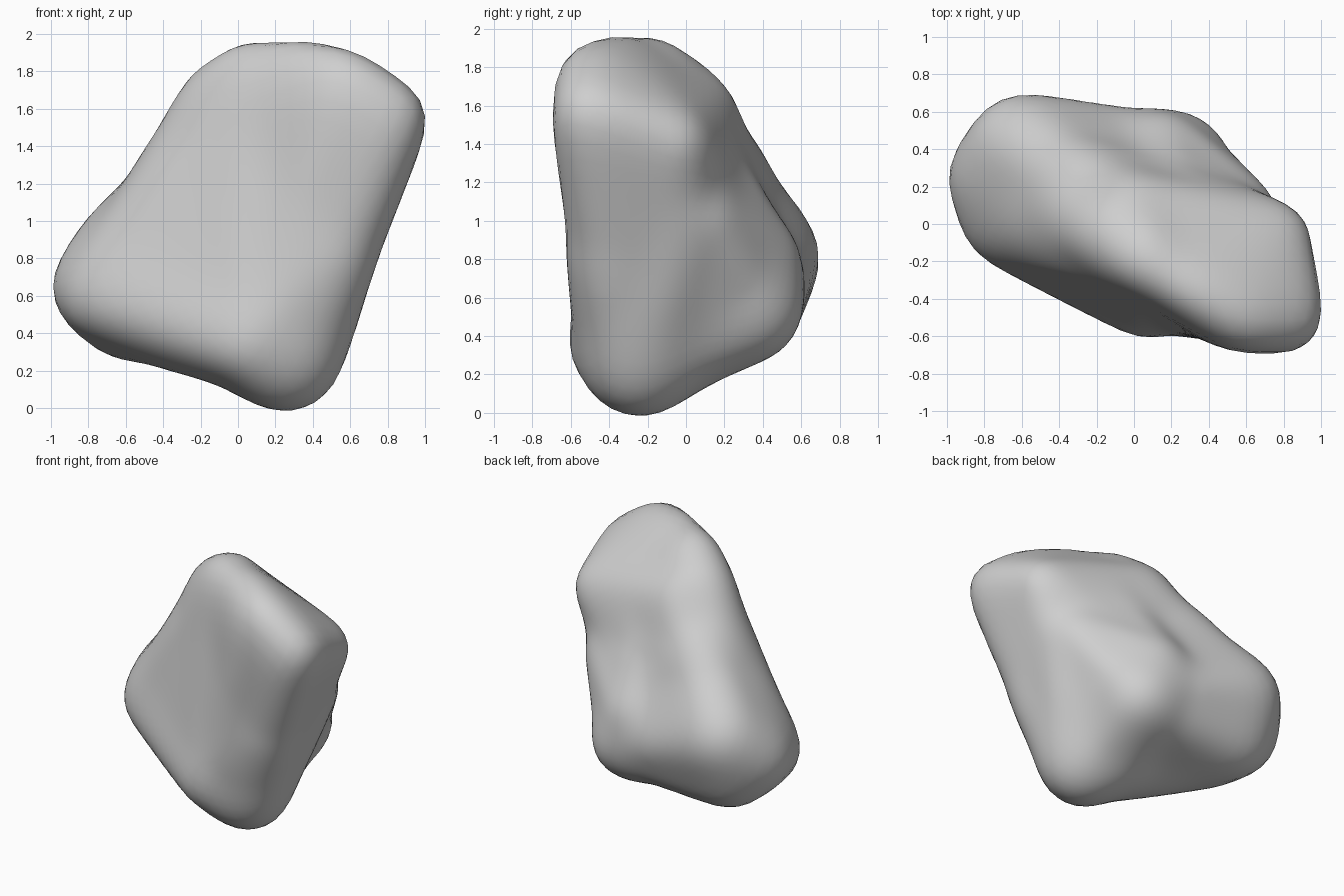
import bpy
import bmesh
from mathutils import Vector
from mathutils.bvhtree import BVHTree

cube = bpy.data.objects.get("Cube")
if cube:
    bpy.data.objects.remove(cube, do_unlink=True)

CENTRE = Vector((0.1, -0.03, 0.95))
BLEND = 0.15

# Rounded corners of the boulder: centre and radius
core = ((0.1, 0.03, 1.0), 0.3)
mid_left = ((-0.25, 0.16, 1.2), 0.26)
top_left = ((-0.08, -0.06, 1.6), 0.23)
top_back = ((0.0, 0.05, 1.55), 0.23)
top_mid = ((0.06, -0.18, 1.73), 0.2)
top = ((0.33, -0.36, 1.81), 0.18)
top_front = ((0.57, -0.5, 1.74), 0.21)
shoulder_front = ((0.83, -0.51, 1.56), 0.21)
shoulder_back = ((0.75, -0.06, 1.4), 0.2)
right_mid = ((0.54, 0.06, 1.0), 0.22)
back_upper = ((0.25, 0.05, 1.25), 0.2)
front_mid = ((0.44, -0.36, 0.8), 0.23)
foot = ((0.25, -0.24, 0.31), 0.29)
foot_back = ((0.14, -0.05, 0.35), 0.27)
foot_front = ((0.06, -0.39, 0.37), 0.21)
arm_tip = ((-0.73, 0.25, 0.65), 0.29)
arm_low = ((-0.61, 0.33, 0.5), 0.26)
arm_back = ((-0.6, 0.42, 0.82), 0.3)
arm_front = ((-0.64, 0.02, 0.62), 0.26)
arm_root = ((0.0, 0.28, 0.75), 0.25)
back_bulge = ((0.15, 0.34, 0.78), 0.26)
back_low = ((0.22, 0.32, 0.55), 0.26)

# Each lobe is the hull around a group of corners, all sharing the core
lobes = [
    # main slab
    (core, mid_left, top_left, top_back, top_mid, top, top_front,
     shoulder_front, shoulder_back, front_mid, foot),
    # side arm
    (core, mid_left, arm_tip, arm_low, arm_back, arm_front, arm_root,
     back_low, foot_front),
    # back bulge
    (core, back_upper, back_bulge, back_low, right_mid, foot, foot_back),
    # front face
    (core, top_left, top_mid, arm_front, foot, foot_front, front_mid),
]


def hull_tree(spheres):
    """Search tree of the convex hull around a group of spheres."""
    hull = bmesh.new()
    for centre, radius in spheres:
        ball = bmesh.ops.create_icosphere(hull, subdivisions=3, radius=radius)
        bmesh.ops.translate(hull, verts=ball["verts"], vec=centre)
    points = [v.co.copy() for v in hull.verts]
    hull.clear()
    bmesh.ops.convex_hull(hull, input=[hull.verts.new(p) for p in points])
    tree = BVHTree.FromBMesh(hull)
    hull.free()
    return tree


def soft_max(a, b):
    """Larger of two distances, rounded where they are nearly equal."""
    overlap = max(BLEND - abs(a - b), 0) / BLEND
    return max(a, b) + overlap * overlap * BLEND / 4


trees = [hull_tree(group) for group in lobes]

# Push a sphere out to the furthest lobe in every direction
bm = bmesh.new()
bmesh.ops.create_icosphere(bm, subdivisions=5, radius=1)
for v in bm.verts:
    direction = v.co.normalized()
    reach = 0
    for tree in trees:
        distance = tree.ray_cast(CENTRE, direction)[3]
        if distance:
            reach = soft_max(reach, distance)
    v.co = CENTRE + direction * reach

# Weather the creases
for _ in range(4):
    bmesh.ops.smooth_vert(bm, verts=bm.verts, factor=0.5,
                          use_axis_x=True, use_axis_y=True, use_axis_z=True)

for face in bm.faces:
    face.smooth = True
mesh = bpy.data.meshes.new("boulder")
bm.to_mesh(mesh)
bm.free()
boulder = bpy.data.objects.new("boulder", mesh)
bpy.context.collection.objects.link(boulder)

# Plain stone colour
stone = bpy.data.materials.new("stone_grey")
stone.use_nodes = True
colour = (0.62, 0.62, 0.62, 1)
stone.diffuse_color = colour
stone.node_tree.nodes["Principled BSDF"].inputs["Base Color"].default_value = colour
mesh.materials.append(stone)
